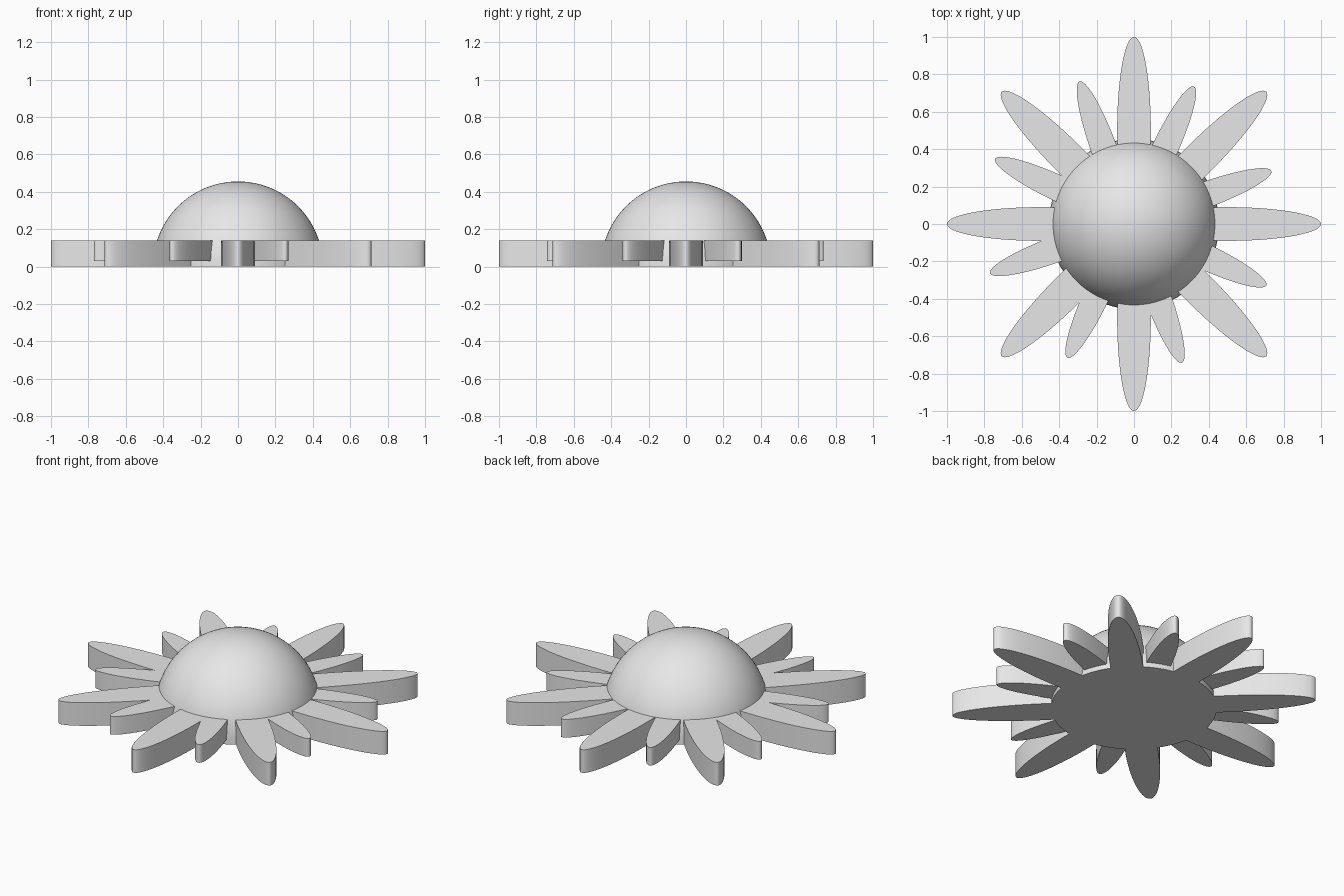
import bpy
import bmesh
from math import radians
from mathutils import Matrix

if "Cube" in bpy.data.objects:
    bpy.data.objects.remove(bpy.data.objects["Cube"])

GREY = (0.8, 0.8, 0.8, 1)
grey = bpy.data.materials.new("light_grey")
grey.diffuse_color = GREY
grey.use_nodes = True
grey.node_tree.nodes["Principled BSDF"].inputs["Base Color"].default_value = GREY


def finish(bm, name):
    """Turn a bmesh into a smooth-shaded object with sharp rims."""
    bmesh.ops.recalc_face_normals(bm, faces=bm.faces)
    mesh = bpy.data.meshes.new(name)
    bm.to_mesh(mesh)
    bm.free()
    mesh.materials.append(grey)
    obj = bpy.data.objects.new(name, mesh)
    bpy.context.collection.objects.link(obj)
    bpy.ops.object.select_all(action="DESELECT")
    obj.select_set(True)
    bpy.context.view_layer.objects.active = obj
    bpy.ops.object.shade_smooth_by_angle(angle=radians(30))
    return obj


def petal(name, length, half_width, bottom, top, angle, hub=(0, 0)):
    """Upright elliptical slab reaching from the hub out to its tip."""
    bm = bmesh.new()
    bmesh.ops.create_circle(bm, cap_ends=True, segments=72, radius=1)
    slab = bmesh.ops.extrude_face_region(bm, geom=bm.faces[:])["geom"]
    rim = [v for v in slab if isinstance(v, bmesh.types.BMVert)]
    bmesh.ops.translate(bm, verts=rim, vec=(0, 0, 1))
    shape = (Matrix.Translation((hub[0], hub[1], bottom))
             @ Matrix.Rotation(radians(angle), 4, "Z")
             @ Matrix.Translation((length / 2, 0, 0))
             @ Matrix.Diagonal((length / 2, half_width, top - bottom, 1)))
    bm.transform(shape)
    finish(bm, name)


# Central dome: half a sphere closed by a flat base
bm = bmesh.new()
bmesh.ops.create_uvsphere(bm, u_segments=96, v_segments=48, radius=0.455)
bmesh.ops.bisect_plane(bm, geom=bm.verts[:] + bm.edges[:] + bm.faces[:],
                       plane_co=(0, 0, 0), plane_no=(0, 0, 1), clear_inner=True)
bmesh.ops.holes_fill(bm, edges=[e for e in bm.edges if e.is_boundary])
finish(bm, "dome")

# Long petals on the base, short ones raised and slightly off centre
for i in range(8):
    petal(f"long_petal_{i + 1}", 1.0, 0.09, 0, 0.14, 45 * i)
    petal(f"short_petal_{i + 1}", 0.8, 0.07, 0.03, 0.14, 20 + 45 * i, (-0.0175, 0.01))
